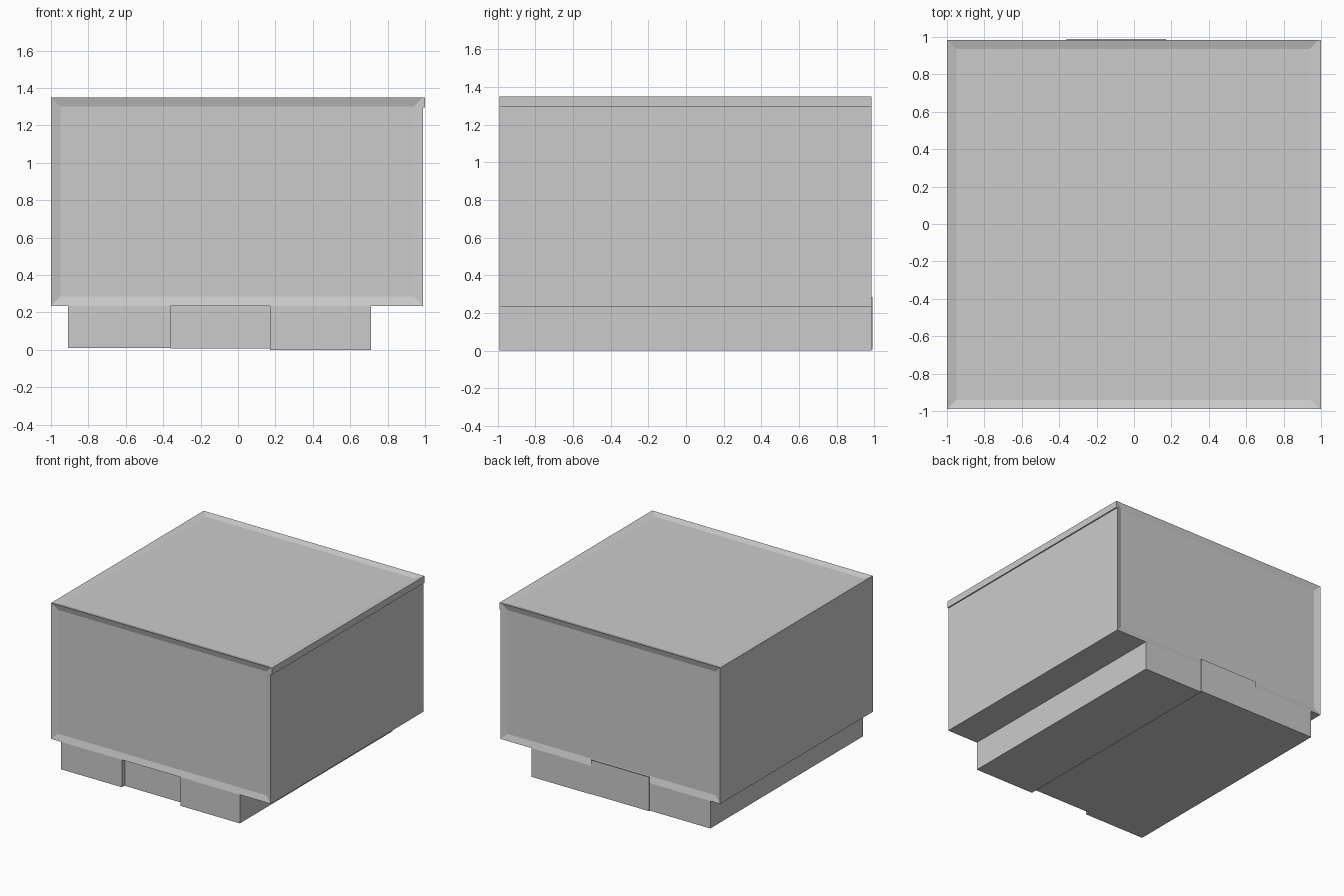
import bpy, bmesh

if "Cube" in bpy.data.objects:
    bpy.data.objects.remove(bpy.data.objects["Cube"])


def box(name, x, y, z, recessed=(), border=0.05, depth=0.015):
    """Box from (min, max) ranges; faces whose normal is in `recessed` get a sunken panel."""
    bm = bmesh.new()
    bmesh.ops.create_cube(bm, size=1)
    for v in bm.verts:
        v.co = [r[0] if c < 0 else r[1] for r, c in zip((x, y, z), v.co)]
    bm.normal_update()
    for face in [f for f in bm.faces if tuple(round(n) for n in f.normal) in recessed]:
        bmesh.ops.inset_individual(bm, faces=[face], thickness=border,
                                   depth=-depth, use_even_offset=True)
    bmesh.ops.recalc_face_normals(bm, faces=bm.faces)
    mesh = bpy.data.meshes.new(name)
    bm.to_mesh(mesh)
    bm.free()
    obj = bpy.data.objects.new(name, mesh)
    bpy.context.collection.objects.link(obj)
    return obj


FRONT, BACK = -0.99, 0.985
FLOOR, TOP = 0.235, 1.35

# Main body with framed panels on the front, back and top
box("body", (-1, 0.99), (FRONT, BACK), (FLOOR, TOP),
    recessed=((0, -1, 0), (0, 1, 0), (0, 0, 1)))

# Roof lip overhanging the right side
box("roof_lip", (0.99, 1), (FRONT, BACK), (1.295, TOP))

# Plinth in three parts, the middle one set back at the front
box("plinth_left", (-0.91, -0.36), (FRONT, BACK), (0.01, FLOOR))
box("plinth_right", (0.17, 0.71), (FRONT, BACK), (0, FLOOR))
box("plinth_middle", (-0.36, 0.17), (-0.95, BACK), (0.006, FLOOR))

# Thin plate standing proud at the back of the plinth
box("back_plate", (-0.36, 0.17), (BACK, 0.99), (0.006, 0.285))
